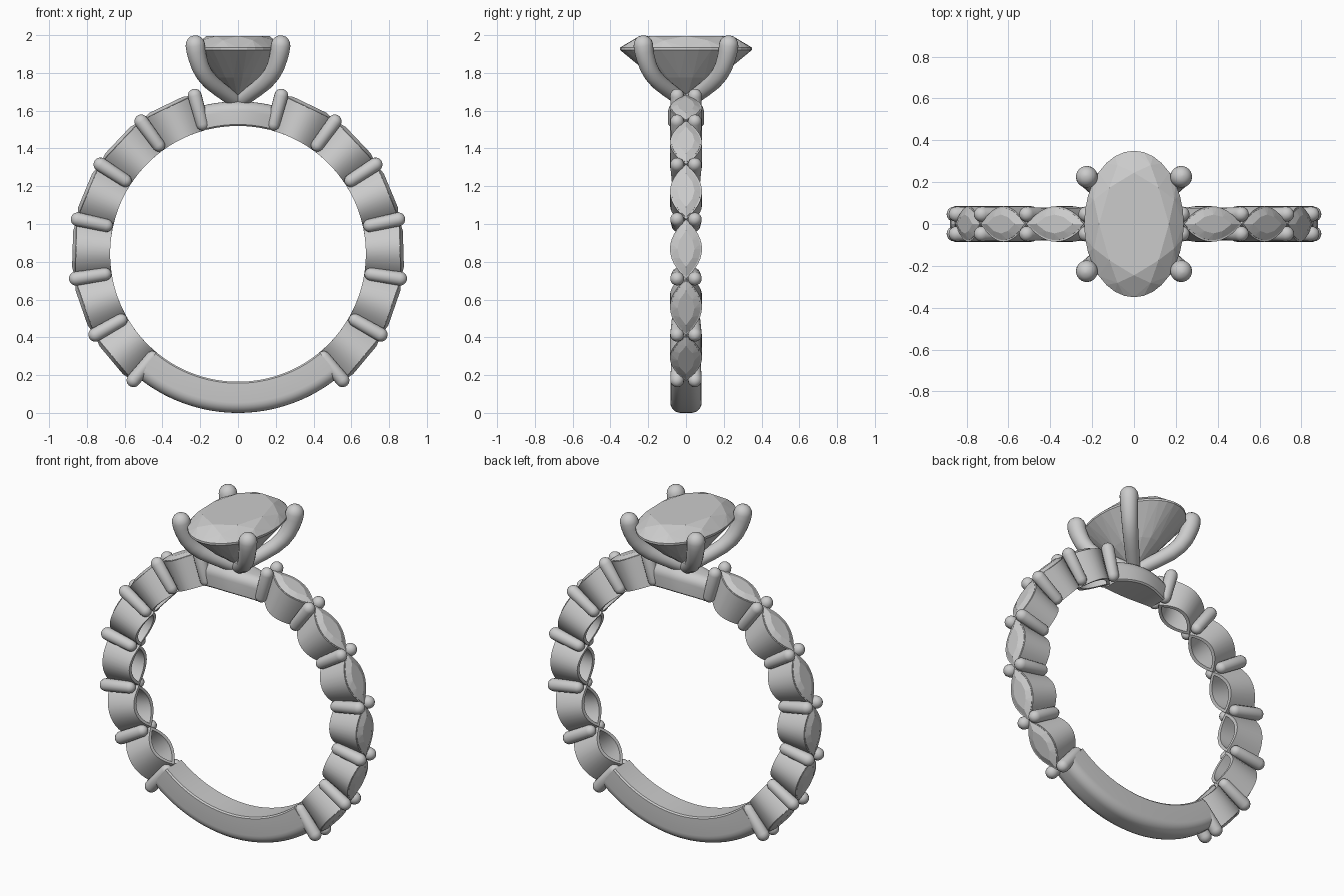
import bpy, bmesh, math
from math import sin, cos, pi, radians
from mathutils import Vector

if "Cube" in bpy.data.objects:
    bpy.data.objects.remove(bpy.data.objects["Cube"])

CZ = 0.842            # height of the ring's centre
R_IN = 0.677          # finger hole radius
STEP = 20.85          # angle between accent prong pairs
START = 15.3          # angle of the first pair, from the top


def finish(name, bm, smooth=True):
    bmesh.ops.recalc_face_normals(bm, faces=bm.faces)
    me = bpy.data.meshes.new(name)
    bm.to_mesh(me)
    bm.free()
    if smooth:
        me.polygons.foreach_set("use_smooth", [True] * len(me.polygons))
        me.set_sharp_from_angle(angle=radians(35))
    ob = bpy.data.objects.new(name, me)
    bpy.context.collection.objects.link(ob)
    return ob


def polar(r, deg, y):
    a = radians(deg)
    return Vector((r * sin(a), y, CZ + r * cos(a)))


def loft(name, rings, closed=False, smooth=True):
    """Skin a list of point rings; closed joins last to first, else caps."""
    bm = bmesh.new()
    vs = [[bm.verts.new(p) for p in ring] for ring in rings]
    n = len(vs[0])
    pairs = list(zip(vs, vs[1:])) + ([(vs[-1], vs[0])] if closed else [])
    for a, b in pairs:
        for i in range(n):
            j = (i + 1) % n
            bm.faces.new((a[i], a[j], b[j], b[i]))
    if not closed:
        bm.faces.new(vs[0])
        bm.faces.new(vs[-1])
    return finish(name, bm, smooth)


def wire(name, pts, radii, sides=16):
    """Round wire along a planar path with domed ends."""
    pts = [Vector(p) for p in pts]
    tang = [(pts[min(i + 1, len(pts) - 1)] - pts[max(i - 1, 0)]).normalized()
            for i in range(len(pts))]
    chord = pts[-1] - pts[0]
    side = chord.cross(Vector((chord.y, -chord.x, 0))).normalized()
    if len(pts) > 2:
        side = tang[0].cross(tang[-1]).normalized()
    stations = []
    caps = [radians(a) for a in (85, 65, 45, 22)]
    for a in caps:
        stations.append((pts[0] - tang[0] * radii[0] * sin(a), tang[0], radii[0] * cos(a)))
    stations += list(zip(pts, tang, radii))
    for a in reversed(caps):
        stations.append((pts[-1] + tang[-1] * radii[-1] * sin(a), tang[-1], radii[-1] * cos(a)))
    rings = []
    for p, t, r in stations:
        other = t.cross(side)
        rings.append([p + (side * cos(k * 2 * pi / sides) + other * sin(k * 2 * pi / sides)) * r
                      for k in range(sides)])
    return loft(name, rings)


def gem(name, points):
    """Faceted stone as the hull of its corner points."""
    bm = bmesh.new()
    for p in points:
        bm.verts.new(p)
    bmesh.ops.convex_hull(bm, input=bm.verts)
    bmesh.ops.dissolve_limit(bm, angle_limit=radians(1), verts=bm.verts, edges=bm.edges)
    return finish(name, bm, smooth=False)


def band(name, a0, a1, r_out, w_end, w_mid, steps=40):
    """Arc of plain band, flat inside and rounded outside."""
    rings = []
    for i in range(steps + 1):
        t = i / steps
        w = w_end + (w_mid - w_end) * sin(pi * t)
        c = 0.055
        half = [(w - 0.008, R_IN), (w, R_IN + 0.008)]
        half += [(w - c + c * cos(k * pi / 12), r_out - c + c * sin(k * pi / 12))
                 for k in range(7)]
        prof = half + [(-y, r) for y, r in reversed(half)]
        rings.append([polar(r, a0 + (a1 - a0) * t, y) for y, r in prof])
    return loft(name, rings)


def marquise(scale, half_w, n=12):
    """Pointed-oval outline as (u, y), u running -1 to 1 along the band."""
    us = [-1 + 2 * i / n for i in range(n + 1)]
    top = [(u * scale, half_w * (1 - u * u)) for u in us]
    return top + [(u, -y) for u, y in reversed(top[1:-1])]


# Plain parts of the band
band("lower_shank", START + 6 * STEP, 360 - START - 6 * STEP, 0.842, 0.078, 0.083)
band("upper_bridge", -START + 1, START - 1, 0.807, 0.06, 0.095)


# Accent settings down each side
def accent(side, k):
    mid = START + (k + 0.5) * STEP
    tag = f"{'right' if side > 0 else 'left'}_{k + 1}"

    def at(u, y, r, flat):
        d = u * STEP / 2
        return polar(r / cos(radians(d)) if flat else r, side * (mid + d), y)

    outer, inner = marquise(1, 0.085), marquise(0.84, 0.062)
    loft("accent_basket_" + tag, [
        [at(u, y, R_IN, False) for u, y in outer],
        [at(u, y, 0.858, True) for u, y in outer],
        [at(u, y, 0.858, True) for u, y in inner],
        [at(u, y, R_IN, False) for u, y in inner]], closed=True)
    pts = [at(u, y, r, True) for u, y in marquise(0.94, 0.077) for r in (0.852, 0.86)]
    pts += [at(u, y, 0.876, True) for u, y in marquise(0.6, 0.045, 4)]
    pts += [at(u, 0, 0.765, True) for u in (-0.2, 0.2)]
    gem("accent_stone_" + tag, pts)


for side in (-1, 1):
    for k in range(6):
        accent(side, k)
    for k in range(7):
        for y in (-1, 1):
            a = side * (START + k * STEP)
            wire(f"accent_prong_{side}_{k + 1}_{y}",
                 [polar(0.712, a, y * 0.042), polar(0.868, a, y * 0.047)],
                 [0.034, 0.037], 14)


# Centre oval stone
def oval(n, f, z, shift=0.0):
    return [Vector((0.238 * f * cos((i + shift) * 2 * pi / n),
                    0.35 * f * sin((i + shift) * 2 * pi / n), z)) for i in range(n)]


gem("centre_stone", oval(32, 1, 1.922) + oval(32, 1, 1.934) + oval(8, 0.87, 1.972, 0.5)
    + oval(8, 0.70, 1.996) + oval(16, 0.5, 1.775, 0.5) + [Vector((0, 0, 1.655))])

# Four curved claws holding it
PATH = [(0.005, 1.645), (0.05, 1.678), (0.10, 1.715), (0.145, 1.752), (0.178, 1.792),
        (0.2, 1.835), (0.214, 1.88), (0.222, 1.915), (0.226, 1.947)]
for sx in (-1, 1):
    for sy in (-1, 1):
        wire(f"centre_claw_{sx}_{sy}", [(sx * d, sy * d, z) for d, z in PATH],
             [0.036, 0.039, 0.041, 0.043, 0.045, 0.047, 0.049, 0.051, 0.052], 20)
